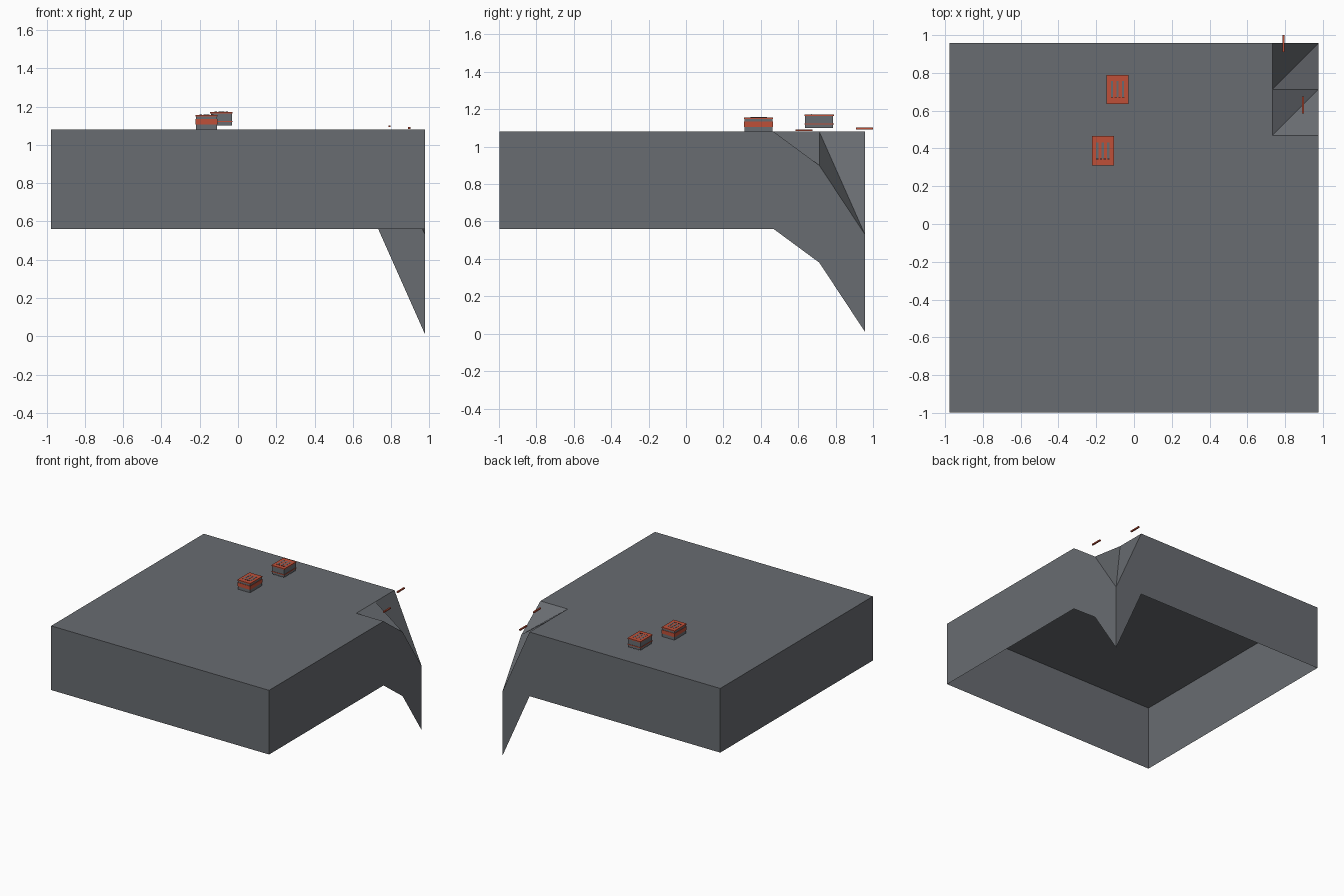
import bpy
import bmesh

cube = bpy.data.objects.get("Cube")
if cube:
    bpy.data.objects.remove(cube, do_unlink=True)


def material(name, rgb):
    mat = bpy.data.materials.new(name)
    mat.use_nodes = True
    mat.diffuse_color = (*rgb, 1)
    mat.node_tree.nodes["Principled BSDF"].inputs["Base Color"].default_value = (*rgb, 1)
    return mat


GREY = material("slate_grey", (0.14, 0.15, 0.165))
RED = material("brick_red", (0.52, 0.08, 0.04))
DARK = material("near_black", (0.01, 0.01, 0.012))


def add_mesh(name, bm, mat):
    mesh = bpy.data.meshes.new(name)
    bm.to_mesh(mesh)
    bm.free()
    mesh.materials.append(mat)
    obj = bpy.data.objects.new(name, mesh)
    bpy.context.collection.objects.link(obj)
    return obj


def box(name, mat, xs, ys, zs):
    bm = bmesh.new()
    bmesh.ops.create_cube(bm, size=1)
    for v in bm.verts:
        v.co = [r[0] if c < 0 else r[1] for c, r in zip(v.co, (xs, ys, zs))]
    return add_mesh(name, bm, mat)


# Ground sheet: a flat grid whose back corner drops away, with a skirt below
HALF, SHIFT, TOP, SKIRT, CELLS = 0.977, -0.02, 1.08, 0.52, 8
STEP = 2 * HALF / CELLS
drops = {(8, 7): 0.18, (8, 8): 0.55}

bm = bmesh.new()
bmesh.ops.create_grid(bm, x_segments=CELLS, y_segments=CELLS, size=HALF)
grid = {}
for v in bm.verts:
    key = (round((v.co.x + HALF) / STEP), round((v.co.y + HALF) / STEP))
    grid[key] = v
    v.co.y += SHIFT
    v.co.z = TOP - drops.get(key, 0)
for j in (6, 7):
    bmesh.ops.connect_vert_pair(bm, verts=[grid[7, j], grid[8, j + 1]])
rim = [e for e in bm.edges if e.is_boundary]
skirt = bmesh.ops.extrude_edge_only(bm, edges=rim)["geom"]
for v in skirt:
    if isinstance(v, bmesh.types.BMVert):
        v.co.z -= SKIRT
bmesh.ops.recalc_face_normals(bm, faces=bm.faces)
add_mesh("ground_sheet", bm, GREY)


# Small crates: grey body, red lid with three slots, red bands round the sides
def crate(name, cx, cy, z0, z1, band):
    w, d, t = 0.058, 0.078, 0.003
    box(name + "_body", GREY, (cx - w + t, cx + w - t), (cy - d + t, cy + d - t), (z0, z1 - 0.008))
    box(name + "_lid", RED, (cx - w, cx + w), (cy - d, cy + d), (z1 - 0.008, z1))
    box(name + "_band", RED, (cx - w, cx + w), (cy - d, cy + d), band)
    for i in (-1, 0, 1):
        x = cx + i * 0.029
        box(name + "_slot", GREY, (x - 0.006, x + 0.006), (cy - 0.04, cy + 0.045), (z1, z1 + 0.001))
    for i in range(4):
        x = cx - 0.03 + i * 0.02
        box(name + "_dash", DARK, (x - 0.006, x + 0.006), (cy - 0.045, cy - 0.041), (z1, z1 + 0.002))


crate("front_crate", -0.165, 0.387, TOP, 1.157, (1.105, 1.135))
crate("rear_crate", -0.087, 0.712, 1.1, 1.172, (1.118, 1.124))

# Thin bars floating over the dropped corner
box("rear_bar", RED, (0.785, 0.797), (0.91, 1.0), (1.092, 1.102))
box("front_bar", RED, (0.889, 0.901), (0.585, 0.675), (1.083, 1.093))
